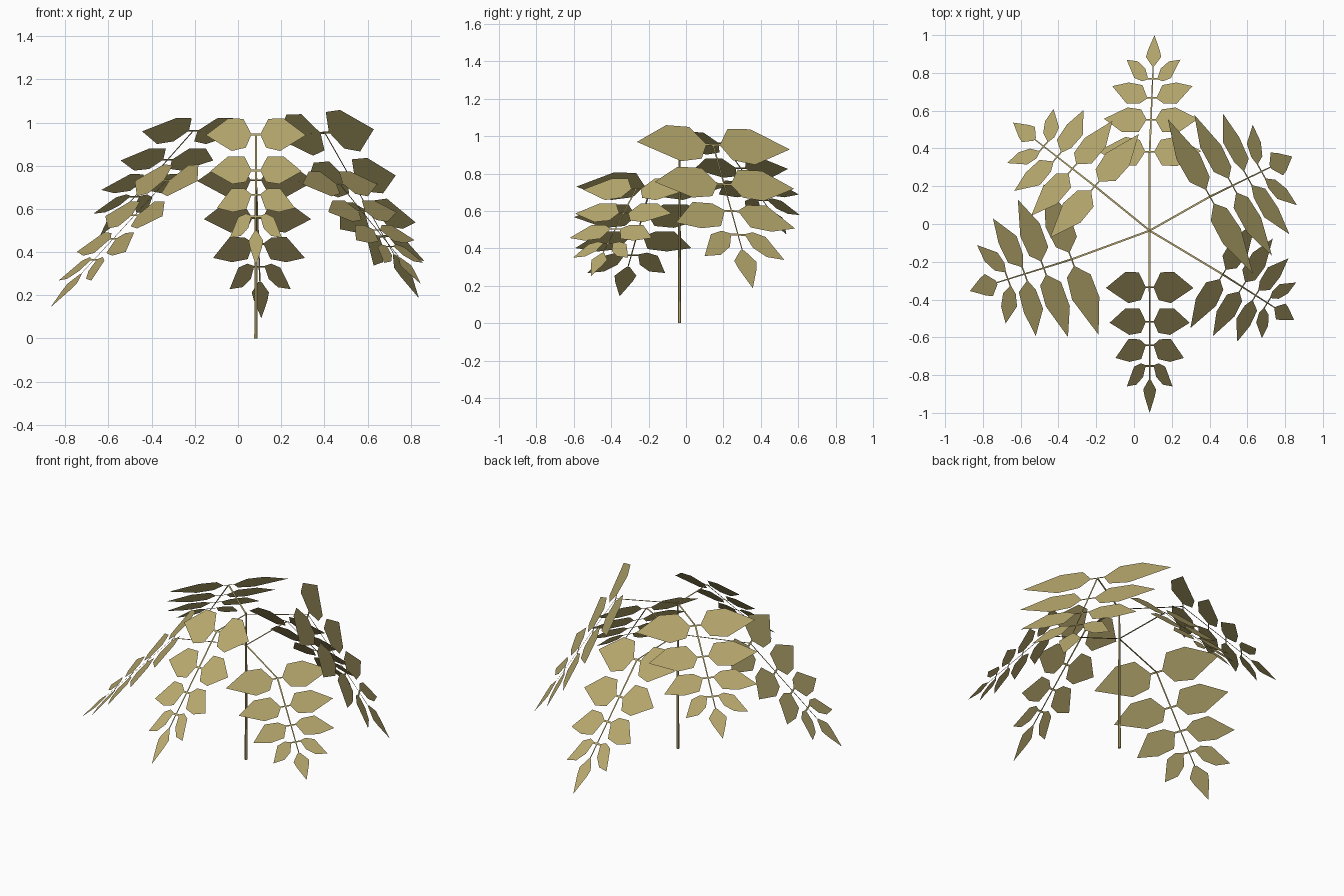
import bpy
import bmesh
from mathutils import Vector

default_cube = bpy.data.objects.get("Cube")
if default_cube:
    bpy.data.objects.remove(default_cube, do_unlink=True)

# Single dry straw colour
straw = bpy.data.materials.new("dry_straw")
straw.use_nodes = True
straw_colour = (0.47, 0.39, 0.155, 1)
straw.diffuse_color = straw_colour
straw.node_tree.nodes["Principled BSDF"].inputs["Base Color"].default_value = straw_colour

STEM_X, STEM_Y = 0.083, -0.035
FROND_LENGTH, FROND_HALF_WIDTH = 0.9, 0.23
NECK = 0.006

# Leaflet outlines as (across, along) in the plane of a frond:
# position of the stalk along the rachis, then the blade from root side to tip side
LEAFLETS = [
    (0.00, [(.058, -.108), (.128, -.112), (.232, .005), (.112, .115), (.047, .092)]),
    (0.25, [(.054, .152), (.128, .152), (.212, .257), (.108, .345), (.046, .33)]),
    (0.42, [(.053, .377), (.112, .374), (.181, .512), (.107, .54), (.045, .52)]),
    (0.57, [(.047, .55), (.083, .576), (.121, .718), (.07, .705), (.035, .65)]),
]
TERMINAL = [(.006, .67), (.034, .74), (.027, .79), (0, .91),
            (-.027, .79), (-.034, .74), (-.006, .67)]


def finish(bm, name):
    mesh = bpy.data.meshes.new(name)
    bm.to_mesh(mesh)
    bm.free()
    mesh.materials.append(straw)
    obj = bpy.data.objects.new(name, mesh)
    bpy.context.collection.objects.link(obj)


def build_frond(name, petiole_z, first_node, tip, half_span):
    """Flat pinnate frond: petiole, rachis, paired leaflets and an end leaflet."""
    node, span = Vector(first_node), Vector(half_span)
    along = (Vector(tip) - node) / FROND_LENGTH
    across = span / FROND_HALF_WIDTH
    bm = bmesh.new()

    def add_face(points):
        bm.faces.new([bm.verts.new(p) for p in points])

    def blade(outline):
        add_face([node + across * v + along * u for v, u in outline])

    # Petiole ribbon from the stem to the first leaflet pair
    root = Vector((STEM_X, STEM_Y, petiole_z))
    edge = span.normalized() * 0.005
    add_face([root - edge, root + edge, node + edge, node - edge])

    # Tapering rachis
    end = node + along * 0.68
    add_face([node - edge, node + edge, end + edge * 0.6, end - edge * 0.6])

    # Mirrored leaflet pairs on short necks
    for stalk, shape in LEAFLETS:
        outline = [(0, stalk - NECK), (.022, stalk - NECK)] + shape
        outline += [(.022, stalk + NECK), (0, stalk + NECK)]
        for side in (1, -1):
            blade([(v * side, u) for v, u in outline])
    blade(TERMINAL)
    finish(bm, name)


# Slim tapered stem
bm = bmesh.new()
bmesh.ops.create_cone(bm, cap_ends=True, segments=6, radius1=0.009, radius2=0.005, depth=0.95)
bmesh.ops.translate(bm, verts=bm.verts, vec=(STEM_X, STEM_Y, 0.475))
finish(bm, "stem")

# Upper whorl of three fronds
UPPER = 0.94
build_frond("upper_front_frond", UPPER, (.083, -.335, .945), (.083, -.993, .345), (.23, 0, 0))
build_frond("upper_left_frond", UPPER, (.402, .145, .953), (.833, .355, .195), (.223, -.405, .02))
build_frond("upper_right_frond", UPPER, (-.207, .2, .962), (-.635, .533, .48), (.233, .272, 0))

# Lower whorl of three fronds
LOWER = 0.74
build_frond("lower_back_frond", LOWER, (.083, .383, .733), (.108, .993, .1), (.27, 0, 0))
build_frond("lower_right_frond", LOWER, (-.33, -.187, .733), (-.863, -.353, .15), (.144, -.395, 0))
build_frond("lower_left_frond", LOWER, (.47, -.267, .717), (.843, -.505, .257), (.172, .28, 0))
